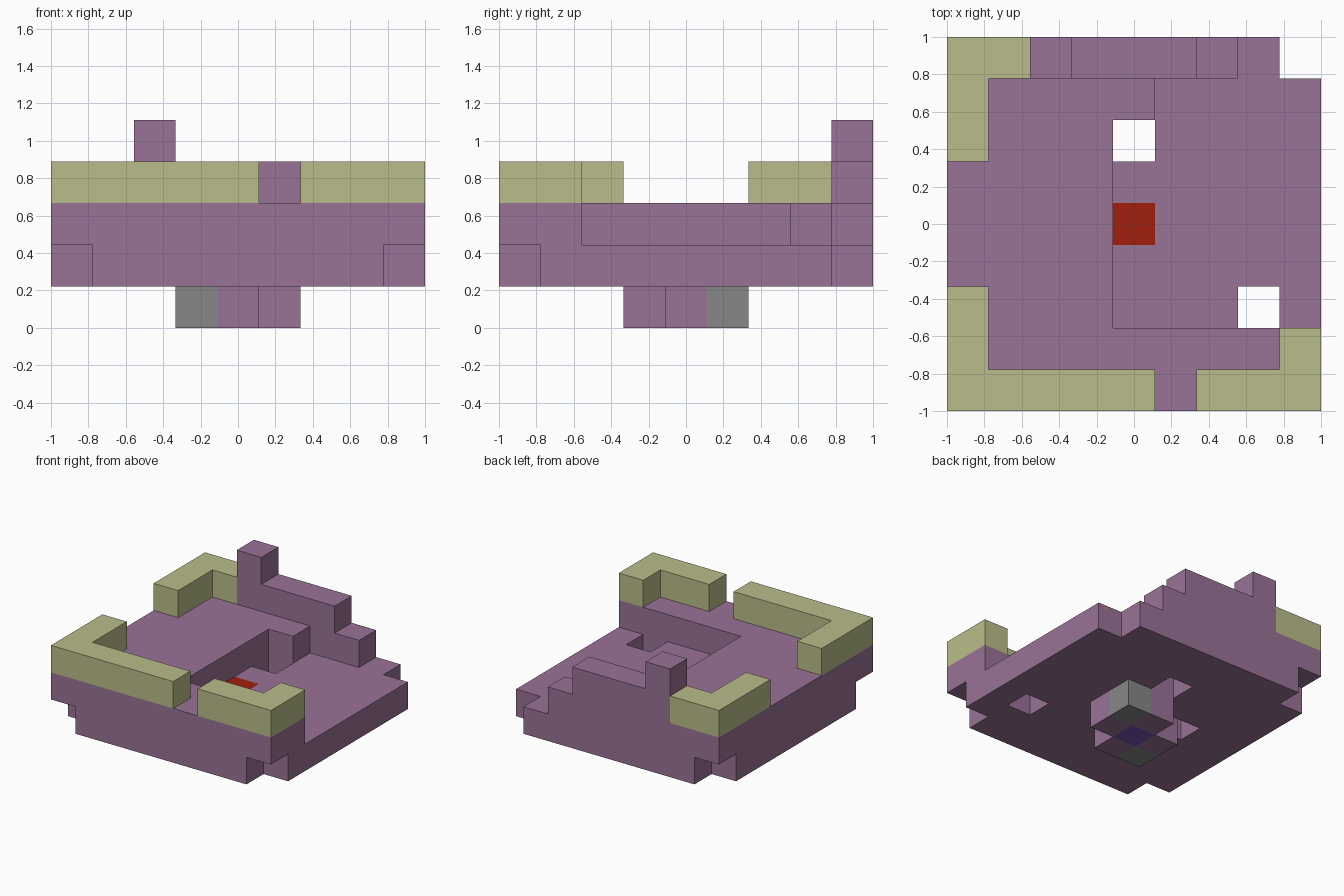
import bpy
import bmesh
import math
from mathutils import Vector

N = 9              # cells along each side
S = 2 / N          # cell size

cube = bpy.data.objects.get("Cube")
if cube:
    bpy.data.objects.remove(cube, do_unlink=True)


def srgb(c):
    return c / 12.92 if c <= 0.04045 else ((c + 0.055) / 1.055) ** 2.4


def material(name, r, g, b):
    mat = bpy.data.materials.new(name)
    colour = (srgb(r), srgb(g), srgb(b), 1)
    mat.use_nodes = True
    mat.diffuse_color = colour
    mat.node_tree.nodes["Principled BSDF"].inputs["Base Color"].default_value = colour
    return mat


mauve = material("mauve", 0.60, 0.45, 0.59)
olive = material("olive", 0.73, 0.74, 0.54)
grey = material("grey", 0.53, 0.53, 0.53)
red = material("red", 0.63, 0.12, 0.05)
indigo = material("indigo", 0.47, 0.31, 0.70)


def block(x0, x1, y0, y1, z):
    """Cells of one layer, both ends included."""
    return {(x, y, z) for x in range(x0, x1 + 1) for y in range(y0, y1 + 1)}


# Lower deck with cut corners, two through holes and a pit in the underside
corners = {(x, y, 1) for x in (0, 8) for y in (0, 8)}
button = {(4, 4, 1)}
lower = block(0, 8, 0, 8, 1) - corners - button - {(4, 6, 1), (7, 2, 1), (2, 4, 1)}

# Upper deck wraps round the sunken floor
upper = block(0, 8, 0, 1, 2) | block(0, 3, 2, 8, 2) | block(4, 4, 7, 8, 2) | block(5, 6, 8, 8, 2)

# Stepped back wall with a post
back_wall = block(2, 5, 8, 8, 3) | {(2, 8, 4)}

# Rails along the rim
front_left_rail = block(6, 8, 0, 0, 3) | {(8, 1, 3)}
front_right_rail = block(0, 4, 0, 0, 3) | block(0, 0, 1, 2, 3)
back_right_rail = block(0, 0, 6, 8, 3) | {(1, 8, 3)}

# Foot below the deck
foot_core = {(4, 4, 0)}
foot_ends = {(3, 3, 0), (5, 5, 0)}
foot = block(3, 5, 3, 5, 0) - foot_core - foot_ends - {(5, 3, 0), (3, 5, 0)}

parts = [
    ("deck", lower | upper, mauve),
    ("back_wall", back_wall, mauve),
    ("front_left_rail", front_left_rail, olive),
    ("front_right_rail", front_right_rail, olive),
    ("back_right_rail", back_right_rail, olive),
    ("floor_button", button, red),
    ("foot", foot, mauve),
    ("foot_ends", foot_ends, grey),
    ("foot_core", foot_core, indigo),
]
filled = set().union(*(cells for _, cells, _ in parts))


def build(name, cells, mat):
    """Outer skin of a group of cells, with flat areas merged."""
    bm = bmesh.new()
    for cell in sorted(cells):
        centre = Vector(cell) + Vector((0.5, 0.5, 0.5))
        for axis in range(3):
            for sign in (-1, 1):
                normal = Vector((0, 0, 0))
                normal[axis] = sign
                if tuple(int(c + n) for c, n in zip(cell, normal)) in filled:
                    continue
                u = Vector((0, 0, 0))
                u[(axis + 1) % 3] = 0.5
                v = normal.cross(u)
                ring = [centre + normal / 2 + a * u + b * v
                        for a, b in ((-1, -1), (1, -1), (1, 1), (-1, 1))]
                bm.faces.new([bm.verts.new((p.x * S - 1, p.y * S - 1, p.z * S)) for p in ring])
    bmesh.ops.remove_doubles(bm, verts=bm.verts, dist=S / 100)
    bmesh.ops.dissolve_limit(bm, angle_limit=math.radians(1), verts=bm.verts, edges=bm.edges)
    mesh = bpy.data.meshes.new(name)
    bm.to_mesh(mesh)
    bm.free()
    mesh.materials.append(mat)
    bpy.context.scene.collection.objects.link(bpy.data.objects.new(name, mesh))


for part in parts:
    build(*part)
